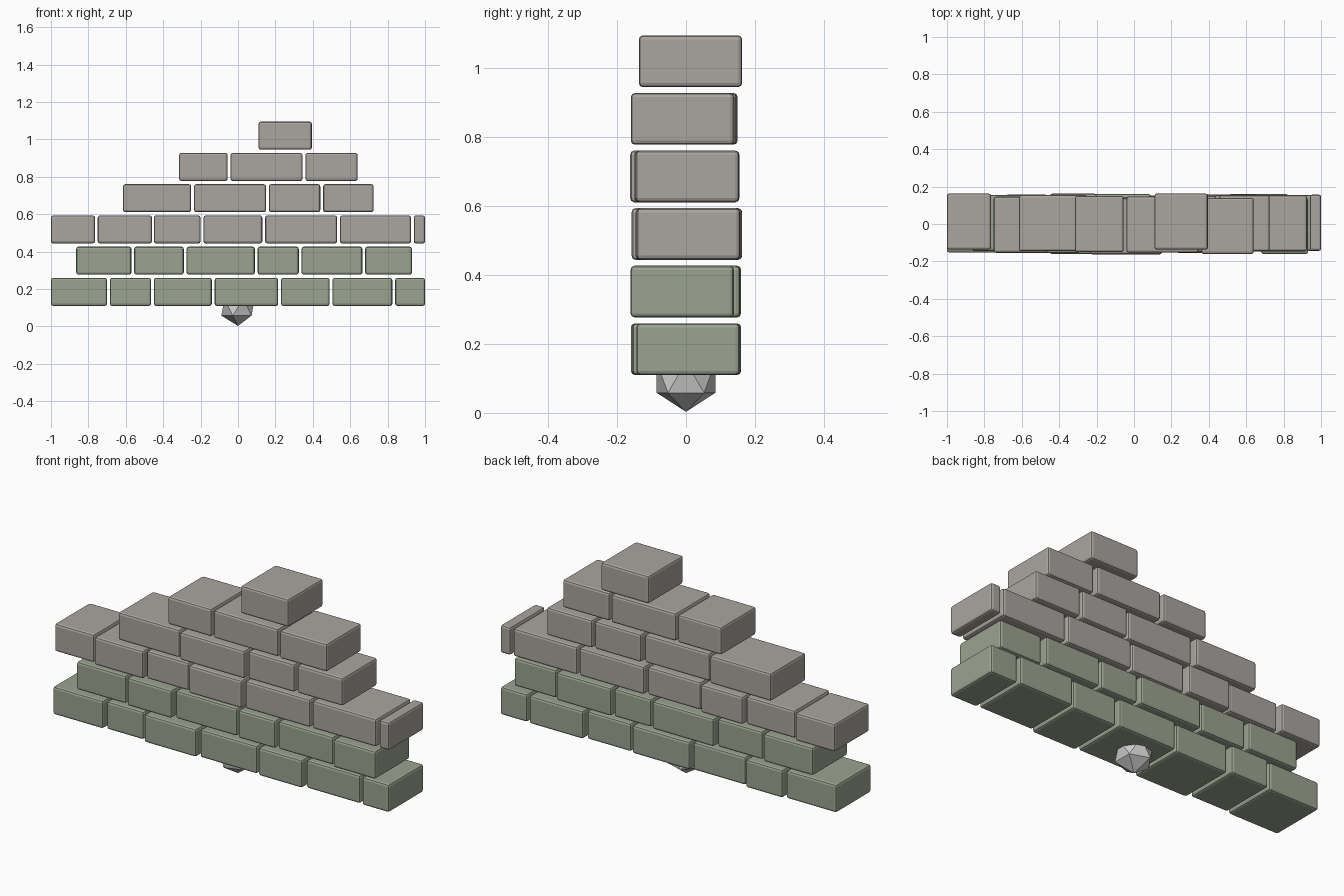
import bpy

if "Cube" in bpy.data.objects:
    bpy.data.objects.remove(bpy.data.objects["Cube"])


def material(name, rgb):
    m = bpy.data.materials.new(name)
    m.diffuse_color = (*rgb, 1)
    m.use_nodes = True
    m.node_tree.nodes["Principled BSDF"].inputs["Base Color"].default_value = m.diffuse_color
    return m


stone = material("warm_stone", (0.40, 0.375, 0.35))
moss = material("mossy_stone", (0.33, 0.37, 0.28))

DEPTH, HEIGHT, PITCH, BASE = 0.30, 0.15, 0.167, 0.11


def brick(name, x0, x1, y, z0, mat):
    bpy.ops.mesh.primitive_cube_add(size=1, location=((x0 + x1) / 2, y, z0 + HEIGHT / 2))
    ob = bpy.context.object
    ob.name = name
    ob.scale = (x1 - x0, DEPTH, HEIGHT)
    bpy.ops.object.transform_apply(location=False, rotation=False, scale=True)
    bev = ob.modifiers.new("worn_edges", 'BEVEL')
    bev.width = 0.012
    bev.segments = 2
    ob.data.materials.append(mat)


# Each course from the bottom up: (left, right, depth offset) of every brick
courses = [
    [(-1, -.70, -.002), (-.685, -.465, .008), (-.45, -.14, -.01), (-.125, .215, .003),
     (.23, .49, -.006), (.505, .825, .01), (.84, 1, .006)],
    [(-.865, -.57, .006), (-.555, -.29, -.005), (-.275, .09, .01), (.105, .325, .0),
     (.34, .665, .007), (.68, .93, -.011)],
    [(-1, -.765, .013), (-.75, -.46, -.004), (-.45, -.20, .012), (-.185, .13, -.008),
     (.145, .53, .004), (.545, .925, .004), (.94, 1, .007)],
    [(-.615, -.25, .005), (-.235, .15, -.012), (.165, .44, .0), (.455, .725, .004)],
    [(-.315, -.055, .0), (-.04, .345, -.003), (.36, .64, -.01)],
    [(.11, .395, .013)],
]
for row, bricks in enumerate(courses):
    for i, (x0, x1, y) in enumerate(bricks):
        brick(f"brick_course{row + 1}_{i + 1}", x0, x1, y, BASE + row * PITCH,
              moss if row < 2 else stone)

# Faceted pebble half sunk in the underside
bpy.ops.mesh.primitive_ico_sphere_add(subdivisions=1, radius=0.1, location=(0, 0, 0.103))
bpy.context.object.name = "base_pebble"
